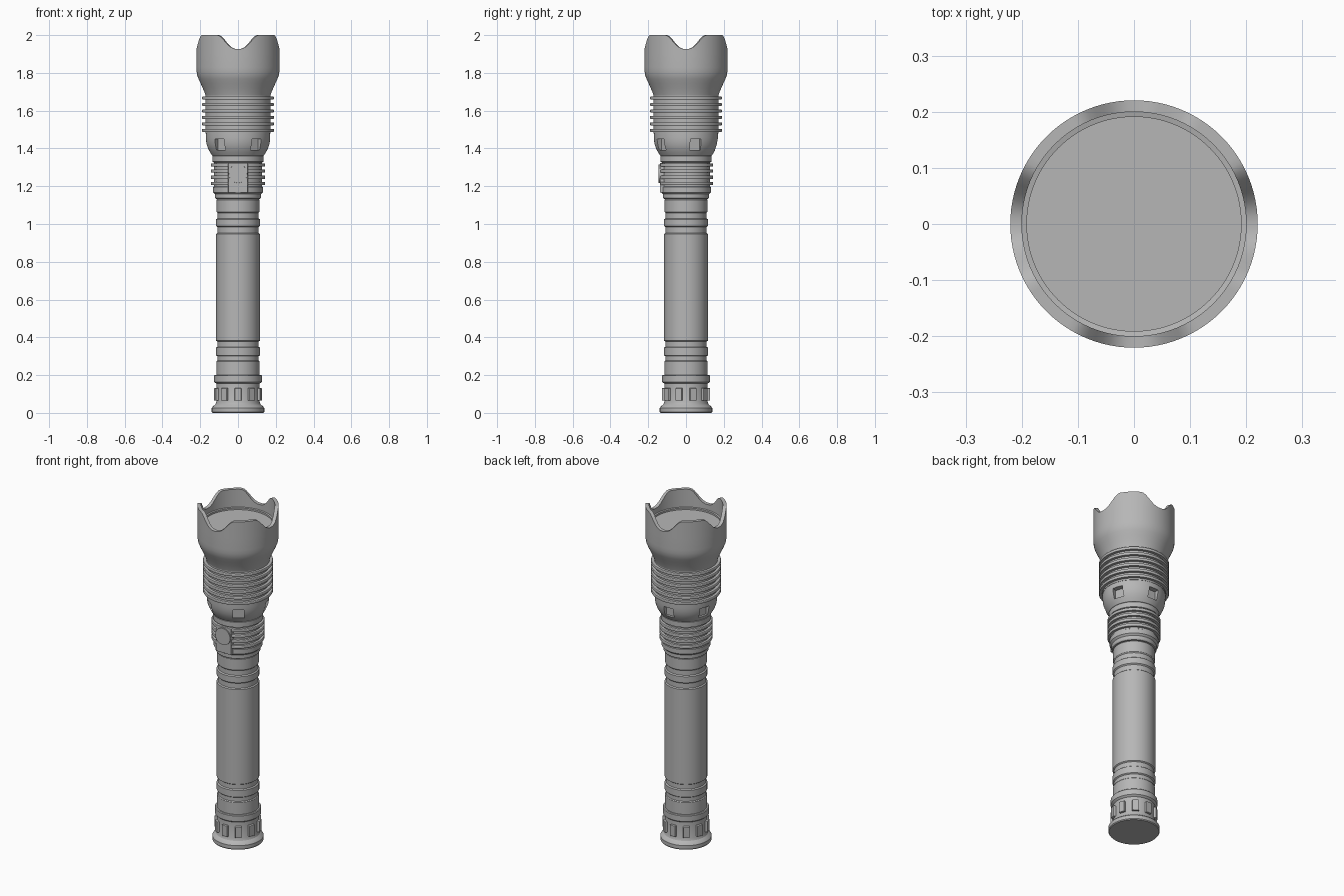
import bpy, bmesh, math
from mathutils import Matrix

if "Cube" in bpy.data.objects:
    bpy.data.objects.remove(bpy.data.objects["Cube"])

SEG = 96
grey = bpy.data.materials.new("dark_grey")
grey.diffuse_color = (.47, .47, .47, 1)
grey.use_nodes = True
grey.node_tree.nodes["Principled BSDF"].inputs["Base Color"].default_value = grey.diffuse_color


def finish(name, bm):
    bmesh.ops.recalc_face_normals(bm, faces=bm.faces)
    me = bpy.data.meshes.new(name)
    bm.to_mesh(me)
    bm.free()
    me.materials.append(grey)
    ob = bpy.data.objects.new(name, me)
    bpy.context.collection.objects.link(ob)
    return ob


def smooth(ob, deg=28):
    bpy.ops.object.select_all(action='DESELECT')
    ob.select_set(True)
    bpy.context.view_layer.objects.active = ob
    bpy.ops.object.shade_smooth_by_angle(angle=math.radians(deg))


def lathe(name, profile):
    """Revolve (r, z) points round z; z may be a function of the angle. Ends are capped."""
    bm = bmesh.new()
    rings = []
    for r, z in profile:
        ring = []
        for i in range(SEG):
            a = math.tau * i / SEG
            h = z(a) if callable(z) else z
            ring.append(bm.verts.new((r * math.cos(a), r * math.sin(a), h)))
        rings.append(ring)
    for lo, hi in zip(rings, rings[1:]):
        for i in range(SEG):
            j = (i + 1) % SEG
            bm.faces.new((lo[i], lo[j], hi[j], hi[i]))
    bm.faces.new(rings[0])
    bm.faces.new(rings[-1])
    return finish(name, bm)


def fins(r_core, r_fin, z0, step, count, thick):
    """Profile points for a stack of cooling fins."""
    pts = []
    for k in range(count):
        z = z0 + k * step
        a, b = z - thick / 2, z + thick / 2
        pts += [(r_core, a), (r_fin - .002, a), (r_fin, a + .003),
                (r_fin, b - .003), (r_fin - .002, b), (r_core, b)]
    return pts


def radial_boxes(name, count, start, radius, z, size):
    """Boxes in a ring; size = (radial, tangential, height)."""
    bm = bmesh.new()
    for k in range(count):
        rot = Matrix.Rotation(start + math.tau * k / count, 4, 'Z')
        m = rot @ Matrix.Translation((radius, 0, z)) @ Matrix.Diagonal((*size, 1))
        bmesh.ops.create_cube(bm, size=1, matrix=m)
    return finish(name, bm)


def cut(ob, cutter):
    """Subtract the cutter, then remove it."""
    cutter.hide_render = True
    mod = ob.modifiers.new("cut", 'BOOLEAN')
    mod.operation, mod.solver, mod.object = 'DIFFERENCE', 'EXACT', cutter
    bpy.context.view_layer.objects.active = ob
    bpy.ops.object.modifier_apply(modifier=mod.name)
    bpy.data.objects.remove(cutter)


def bevel(ob, width):
    mod = ob.modifiers.new("bevel", 'BEVEL')
    mod.width, mod.segments = width, 2


# Tail cap with flange, ring of lugs and upper collar
smooth(lathe("tail_cap", [
    (.135, 0), (.139, .005), (.139, .026), (.134, .033), (.12, .045), (.115, .058),
    (.115, .155), (.122, .16), (.126, .164), (.126, .197), (.122, .201), (.105, .201)]))
lugs = radial_boxes("tail_lugs", 10, -math.pi / 2, .115, .098, (.026, .036, .066))
bevel(lugs, .003)

# Battery tube with a grooved band near each end
smooth(lathe("battery_tube", [
    (.114, .195), (.114, .272), (.112, .275), (.109, .277), (.109, .300), (.112, .302),
    (.1155, .305), (.1155, .345), (.112, .348), (.109, .350), (.109, .377), (.112, .379),
    (.1155, .382), (.1155, .948), (.112, .951), (.109, .953), (.109, .983), (.112, .986),
    (.1155, .989), (.1155, 1.025), (.112, 1.028), (.108, 1.030), (.108, 1.058), (.111, 1.061),
    (.113, 1.064), (.113, 1.128), (.109, 1.133), (.109, 1.15)]))

# Neck with small fins, notched at the front for the switch
neck = lathe("neck", [
    (.105, 1.132), (.118, 1.134), (.122, 1.14), (.122, 1.158), (.128, 1.164), (.132, 1.168),
    (.132, 1.195), (.128, 1.198)]
    + fins(.128, .144, 1.215, .0325, 4, .017)
    + [(.128, 1.326), (.136, 1.33), (.136, 1.36), (.13, 1.365)])
cut(neck, radial_boxes("switch_cutter", 1, -math.pi / 2, .15, 1.2445, (.07, .103, .158)))
smooth(neck)

# Switch housing and round push button on the front
bevel(radial_boxes("switch_housing", 1, -math.pi / 2, .105, 1.2445, (.066, .104, .157)), .003)
bm = bmesh.new()
bmesh.ops.create_cone(bm, cap_ends=True, segments=48, radius1=.05, radius2=.049, depth=.03,
                      matrix=Matrix.Translation((0, -.13, 1.267))
                      @ Matrix.Rotation(math.pi / 2, 4, 'X'))
smooth(finish("push_button", bm))

# Flared collar with five square pockets cut in
collar = lathe("flared_collar", [
    (.13, 1.36), (.138, 1.364), (.147, 1.378), (.158, 1.398), (.165, 1.418), (.169, 1.44),
    (.170, 1.46), (.170, 1.478), (.166, 1.484)])
cut(collar, radial_boxes("pocket_cutter", 5, -math.pi / 2 + math.pi / 5, .171, 1.42,
                         (.062, .06, .058)))
smooth(collar)

# Large cooling fins below the head
smooth(lathe("head_fins", [(.172, 1.478)]
             + fins(.172, .19, 1.496, .0342, 6, .016) + [(.172, 1.685)]))


# Head with a crown rim: four rounded scallops at the cardinal directions
def rim(a):
    d = abs((a + math.pi / 4) % (math.pi / 2) - math.pi / 4)
    t = min(d / math.radians(30), 1) ** 1.3
    return 1.926 + .074 * (1 - math.cos(math.pi * t)) / 2


smooth(lathe("head_bezel", [
    (.165, 1.676), (.171, 1.678), (.177, 1.697), (.187, 1.720), (.198, 1.745), (.209, 1.768),
    (.216, 1.787), (.2195, 1.808), (.2205, 1.83), (.2205, 1.9), (.2205, rim), (.2, rim),
    (.2, 1.894), (.191, 1.892), (.191, 1.878)]))

# Front lens
smooth(lathe("lens", [(.191, 1.872), (.191, 1.882)]))
